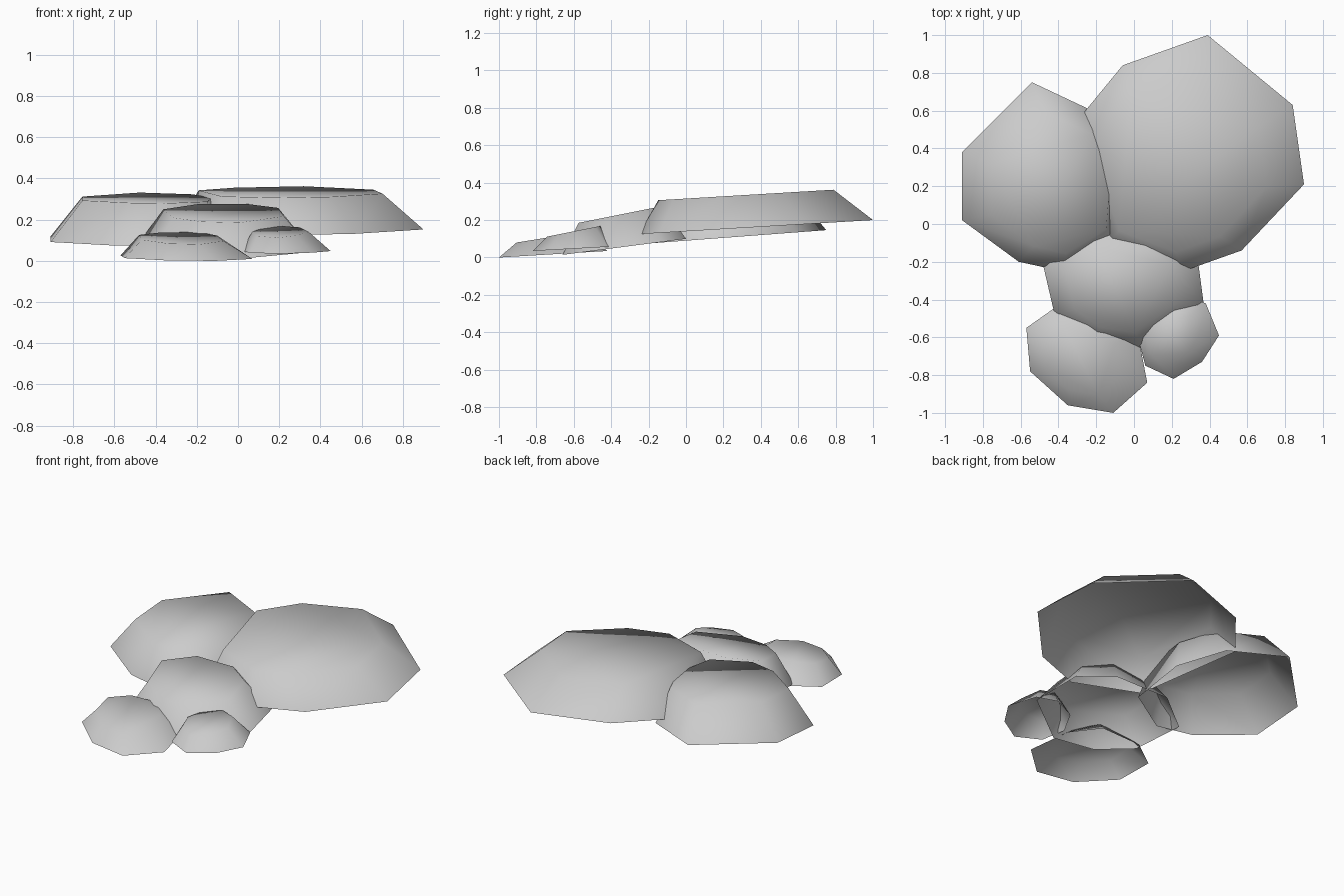
import bpy
import bmesh

# Remove the default cube
default_cube = bpy.data.objects.get("Cube")
if default_cube:
    bpy.data.objects.remove(default_cube, do_unlink=True)

# Single stone colour
stone = bpy.data.materials.new("stone_grey")
stone.use_nodes = True
stone_colour = (0.6, 0.6, 0.6, 1)
stone.diffuse_color = stone_colour
stone.node_tree.nodes["Principled BSDF"].inputs["Base Color"].default_value = stone_colour


def make_rock(name, outline, base_plane, top_plane, scale, shift):
    """Open-bottomed tapered stone; each plane is (height at y = 0, slope along y)."""
    xs, ys = zip(*outline)
    centre_x = (min(xs) + max(xs)) / 2
    centre_y = (min(ys) + max(ys)) / 2
    bm = bmesh.new()

    def add_ring(points, plane):
        height, slope = plane
        return [bm.verts.new((x, y, height + slope * y)) for x, y in points]

    # Wide rim below, smaller shifted rim above
    lower = add_ring(outline, base_plane)
    upper = add_ring([(centre_x + shift[0] + (x - centre_x) * scale,
                       centre_y + shift[1] + (y - centre_y) * scale)
                      for x, y in outline], top_plane)

    # Sloping walls and flat cap
    count = len(outline)
    for i in range(count):
        j = (i + 1) % count
        bm.faces.new((lower[i], lower[j], upper[j], upper[i]))
    bm.faces.new(upper)
    bmesh.ops.recalc_face_normals(bm, faces=bm.faces)
    bm.normal_update()
    cap = max(bm.faces, key=lambda face: len(face.verts))
    if cap.normal.z < 0:
        bmesh.ops.reverse_faces(bm, faces=bm.faces)
    for face in bm.faces:
        face.smooth = True

    mesh = bpy.data.meshes.new(name)
    bm.to_mesh(mesh)
    bm.free()
    mesh.materials.append(stone)
    rock = bpy.data.objects.new(name, mesh)
    bpy.context.scene.collection.objects.link(rock)
    return rock


# Two large stones at the back
make_rock("large_back_rock",
          [(.39, 1), (-.06, .84), (-.29, .56), (-.14, -.1),
           (.26, -.25), (.57, -.14), (.9, .21), (.84, .63)],
          base_plane=(.14, .06), top_plane=(.315, .06),
          scale=.75, shift=(-.05, -.055))
make_rock("right_back_rock",
          [(-.54, .75), (-.91, .38), (-.91, .02), (-.61, -.2),
           (-.38, -.25), (-.1, -.08), (-.07, .3), (-.2, .59)],
          base_plane=(.09, .075), top_plane=(.29, .07),
          scale=.75, shift=(.05, -.03))

# Middle stone joining the group
make_rock("middle_rock",
          [(-.49, -.18), (-.42, -.48), (-.22, -.62), (.05, -.66),
           (.37, -.43), (.33, -.13), (.12, 0), (-.25, 0)],
          base_plane=(.1, .13), top_plane=(.3, .2),
          scale=.68, shift=(-.01, -.02))

# Two small stones at the front
make_rock("right_front_rock",
          [(-.57, -.55), (-.55, -.78), (-.35, -.96), (-.11, -1),
           (.07, -.84), (.02, -.58), (-.12, -.42), (-.4, -.43)],
          base_plane=(.06, .06), top_plane=(.225, .16),
          scale=.64, shift=(-.025, -.01))
make_rock("left_front_rock",
          [(.45, -.59), (.36, -.73), (.21, -.82), (.06, -.75),
           (.02, -.6), (.1, -.45), (.25, -.38), (.38, -.42)],
          base_plane=(.08, .055), top_plane=(.26, .2),
          scale=.64, shift=(-.03, 0))
